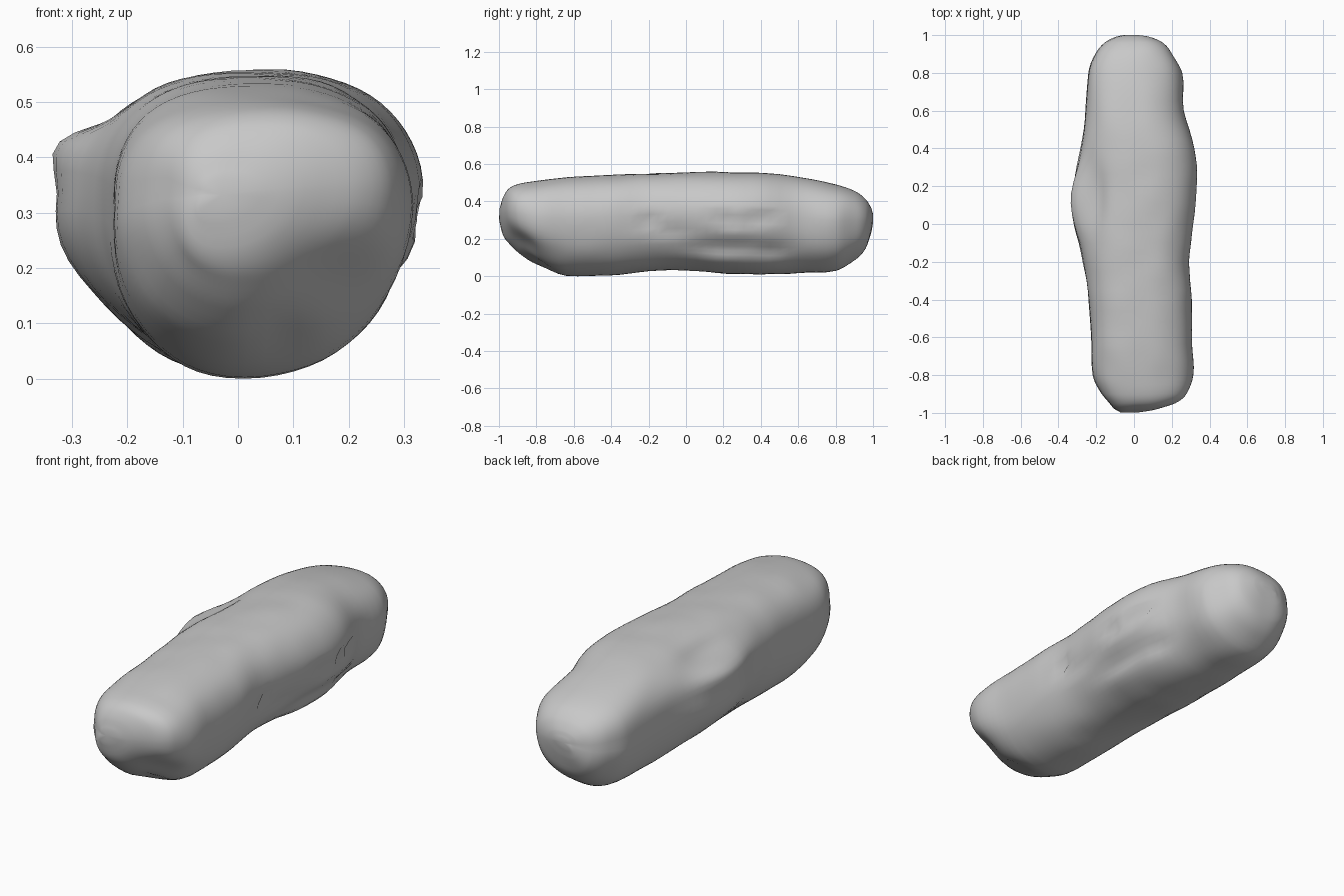
import bpy, bmesh, math, random
from mathutils import Vector, noise

cube = bpy.data.objects.get("Cube")
if cube:
    bpy.data.objects.remove(cube)
random.seed(4)

grey = bpy.data.materials.new("stone_grey")
grey.use_nodes = True
colour = (0.58, 0.58, 0.58, 1)
grey.diffuse_color = colour
grey.node_tree.nodes["Principled BSDF"].inputs["Base Color"].default_value = colour

# Body sections: y, right x, left x, bottom z, top z
SECTIONS = [
    (-1.0, -.06, .02, .3, .36), (-.98, -.1, .12, .22, .42), (-.95, -.13, .22, .17, .465),
    (-.9, -.17, .28, .12, .49), (-.8, -.215, .313, .06, .507), (-.64, -.225, .31, .005, .528),
    (-.4, -.235, .305, .005, .543), (-.2, -.24, .295, .025, .55), (0, -.245, .312, .03, .555),
    (.22, -.25, .332, .015, .556), (.4, -.255, .322, .01, .552), (.6, -.252, .265, .015, .53),
    (.8, -.24, .255, .03, .49), (.9, -.2, .205, .085, .455), (.96, -.15, .155, .15, .41),
    (.99, -.09, .08, .23, .365), (1.0, -.04, .02, .29, .33)]
STEPS, SIDES = 4, 64


def spline(a, b, c, d, t):
    """Smooth interpolation from b to c, with slopes scaled by the y spacing."""
    h = c[0] - b[0]
    out = [b[0] + h * t]
    for i in range(1, len(b)):
        mb = (c[i] - a[i]) / max(c[0] - a[0], 1e-6) * h
        mc = (d[i] - b[i]) / max(d[0] - b[0], 1e-6) * h
        out.append((2*t**3 - 3*t**2 + 1) * b[i] + (t**3 - 2*t**2 + t) * mb
                   + (3*t**2 - 2*t**3) * c[i] + (t**3 - t**2) * mc)
    return out


# Lumps and hollows: centre, radii, push
LUMPS = [
    ((-.25, .1, .29), (.2, .29, .19), (-.08, 0, 0)),       # broad hump on the right flank
    ((-.25, .12, .41), (.1, .2, .05), (-.035, 0, .01)),    # ledge of the hump
    ((-.19, .14, .5), (.06, .17, .05), (.02, 0, -.015)),   # hollow above the ledge
    ((.3, .22, .15), (.12, .2, .05), (-.035, 0, 0)),       # hollow low on the left flank
    ((.3, .47, .13), (.1, .08, .04), (-.025, 0, 0)),
    ((.3, -.1, .24), (.1, .16, .03), (-.012, 0, 0)),
    ((.2, -.93, .14), (.15, .14, .11), (0, .05, .025)),    # undercut at the front
    ((.08, -.85, .05), (.05, .12, .06), (0, .01, .02)),
]
# Small pits along the left flank
for i in range(22):
    y = random.choice([random.uniform(-.42, .9), random.uniform(.2, .45)])
    LUMPS.append(((.29, y, random.uniform(.28, .34)), (.08, .03, .015), (-.015, 0, 0)))


def shape(p):
    """Push a surface point by all the lumps, then add gentle unevenness."""
    q = p.copy()
    for centre, radii, push in LUMPS:
        e = sum(((p[i] - centre[i]) / radii[i]) ** 2 for i in range(3))
        if e < 9:
            q += Vector(push) * math.exp(-e)
    out = Vector((p.x, p.y * .2, p.z - .3)).normalized()
    return q + out * noise.noise(p * 7) * .005


def ring(section):
    """One rounded outline, squarer above on the right, leaning right below."""
    y, x0, x1, z0, z1 = section
    cx, cz = (x0 + x1) / 2, z0 + (z1 - z0) * .58
    points = []
    for k in range(SIDES):
        a = 2 * math.pi * k / SIDES
        c, s = math.cos(a), math.sin(a)
        power = 2.45 - .15 * c if s > 0 else 2.2 + .2 * c
        x = cx + math.copysign(abs(c) ** (2 / power), c) * (x1 - x0) / 2 + .03 * min(s, 0)
        z = cz + math.copysign(abs(s) ** (2 / power), s) * (z1 - cz if s > 0 else cz - z0)
        points.append(shape(Vector((x, y, z))))
    return points


# Loft the body
bm = bmesh.new()
rows = []
last = len(SECTIONS) - 1
for i in range(last):
    near = [SECTIONS[min(max(i + o, 0), last)] for o in (-1, 0, 1, 2)]
    for k in range(STEPS):
        rows.append(ring(spline(*near, k / STEPS)))
rows.append(ring(SECTIONS[-1]))
loops = [[bm.verts.new(p) for p in row] for row in rows]
for a, b in zip(loops, loops[1:]):
    for k in range(SIDES):
        n = (k + 1) % SIDES
        bm.faces.new((a[k], a[n], b[n], b[k]))
for loop in (loops[0], loops[-1]):
    tip = bm.verts.new(sum((v.co for v in loop), Vector()) / SIDES)
    for k in range(SIDES):
        bm.faces.new((loop[k], loop[(k + 1) % SIDES], tip))
bmesh.ops.recalc_face_normals(bm, faces=bm.faces)

# Rest on the ground
low = min(v.co.z for v in bm.verts)
bmesh.ops.translate(bm, verts=bm.verts, vec=(0, 0, -low))

mesh = bpy.data.meshes.new("lumpy_body")
bm.to_mesh(mesh)
bm.free()
body = bpy.data.objects.new("lumpy_body", mesh)
bpy.context.collection.objects.link(body)
mesh.materials.append(grey)
bpy.context.view_layer.objects.active = body
body.select_set(True)
bpy.ops.object.shade_smooth_by_angle(angle=math.radians(50))
